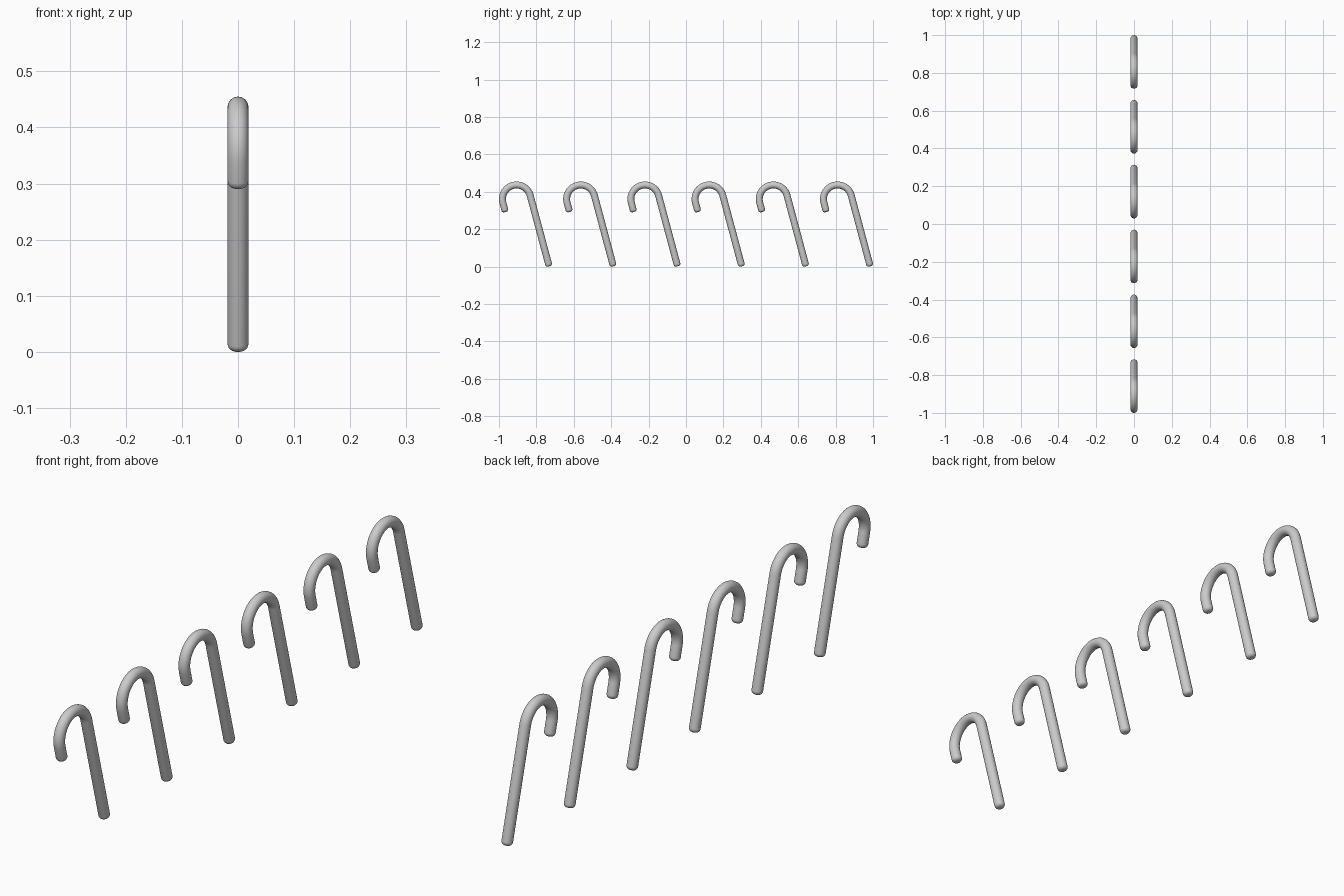
import bpy, bmesh
from math import sin, cos, pi, radians
from mathutils import Vector

if "Cube" in bpy.data.objects:
    bpy.data.objects.remove(bpy.data.objects["Cube"])

TUBE, EDGE = 0.0185, 0.013            # tube radius, rounding of the end edges
BEND = 0.0755                         # hook centreline radius
CY, CZ = -0.906, 0.361                # hook centre of the first cane
TILT = radians(15)
SHAFT, TIP = 0.379, 0.038             # straight lengths either side of the bend
COUNT, PITCH = 6, 0.3433
SIDES, STEPS = 32, 32


def arc(a):
    """Point and travel direction on the hook bend (y-z plane)."""
    return (Vector((0, CY + BEND * cos(a), CZ + BEND * sin(a))),
            Vector((0, -sin(a), cos(a))))


# Stations along the cane: (point, direction, radius)
stations = []
p0, d0 = arc(TILT)
p1, d1 = arc(pi + TILT)
foot, tip = p0 - d0 * SHAFT, p1 + d1 * TIP
caps = [i * pi / 2 / 6 for i in range(7)]
for a in caps:                        # rounded foot
    stations.append((foot - d0 * EDGE * cos(a), d0, TUBE - EDGE + EDGE * sin(a)))
for i in range(STEPS + 1):            # bend
    p, d = arc(TILT + pi * i / STEPS)
    stations.append((p, d, TUBE))
for a in reversed(caps):              # rounded tip
    stations.append((tip + d1 * EDGE * cos(a), d1, TUBE - EDGE + EDGE * sin(a)))

# Sweep circular rings along the stations
bm = bmesh.new()
rings = []
X = Vector((1, 0, 0))
for p, d, r in stations:
    n = d.cross(X)
    rings.append([bm.verts.new(p + r * (cos(t) * X + sin(t) * n))
                  for t in (2 * pi * k / SIDES for k in range(SIDES))])
for a, b in zip(rings, rings[1:]):
    for k in range(SIDES):
        j = (k + 1) % SIDES
        bm.faces.new((a[k], a[j], b[j], b[k]))
bm.faces.new(rings[0])
bm.faces.new(rings[-1])
bmesh.ops.recalc_face_normals(bm, faces=bm.faces[:])
for f in bm.faces:
    f.smooth = True
mesh = bpy.data.meshes.new("cane")
bm.to_mesh(mesh)
bm.free()

# Row of identical canes
for i in range(COUNT):
    cane = bpy.data.objects.new(f"cane_{i + 1}", mesh)
    cane.location.y = i * PITCH
    bpy.context.collection.objects.link(cane)
